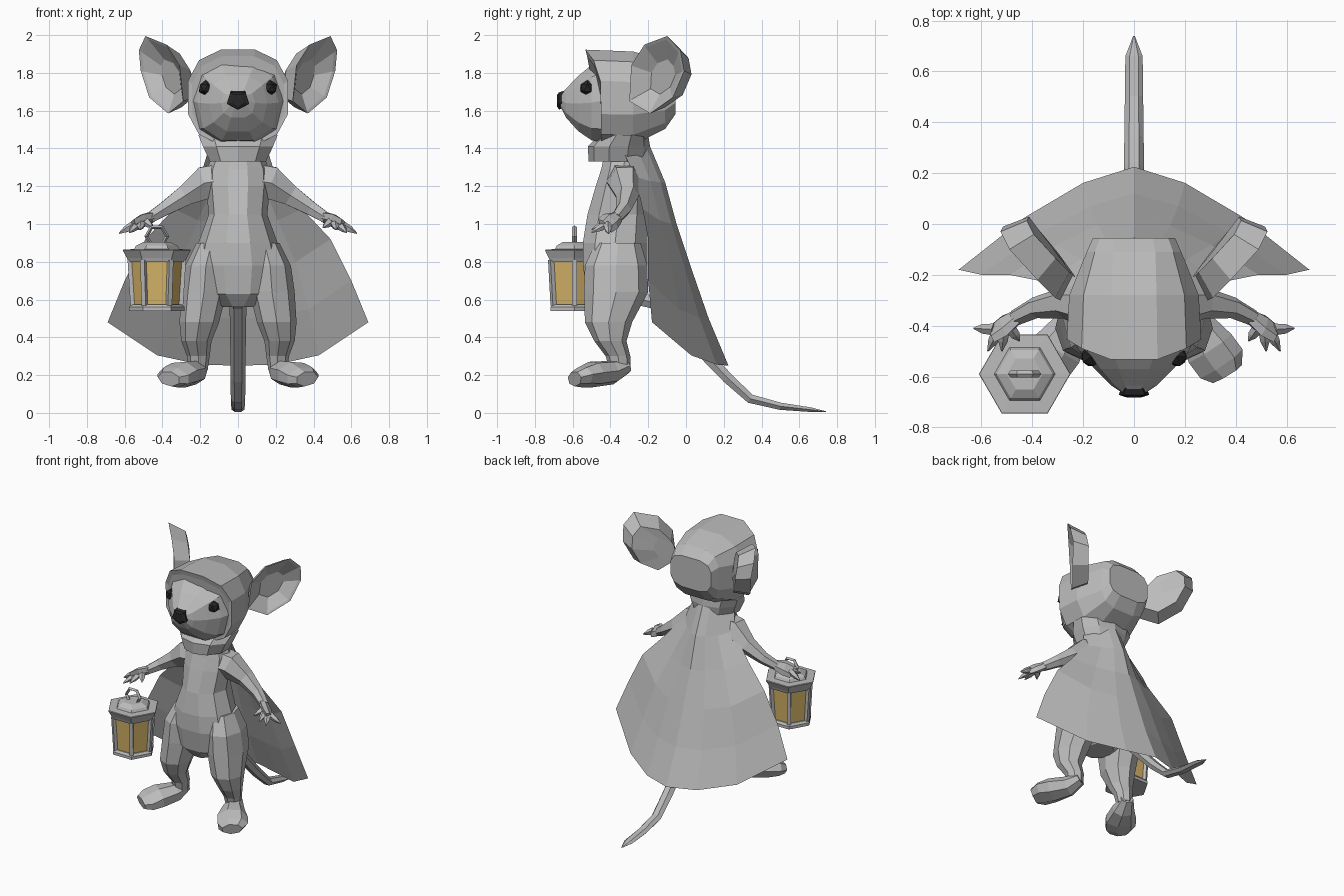
import bpy, bmesh, math
from mathutils import Vector as V

if "Cube" in bpy.data.objects:
    bpy.data.objects.remove(bpy.data.objects["Cube"])


def material(name, rgb):
    m = bpy.data.materials.new(name)
    m.use_nodes = True
    m.diffuse_color = (*rgb, 1)
    m.node_tree.nodes["Principled BSDF"].inputs["Base Color"].default_value = (*rgb, 1)
    return m


GREY = material("soft grey", (0.5, 0.5, 0.5))
BLACK = material("black", (0.02, 0.02, 0.02))
AMBER = material("amber glass", (0.68, 0.46, 0.14))


def finish(name, bm, mat=GREY, mirror=False, solid=True):
    if solid:
        bmesh.ops.recalc_face_normals(bm, faces=bm.faces)
    me = bpy.data.meshes.new(name)
    bm.to_mesh(me)
    bm.free()
    me.materials.append(mat)
    ob = bpy.data.objects.new(name, me)
    bpy.context.collection.objects.link(ob)
    if mirror:
        ob.modifiers.new("mirror", 'MIRROR').use_mirror_merge = False
    return ob


def loft(name, rings, mat=GREY, mirror=False, caps=True, closed=True):
    """Skin a list of point rings."""
    bm = bmesh.new()
    vs = [[bm.verts.new(p) for p in r] for r in rings]
    n = len(vs[0])
    for a, b in zip(vs, vs[1:]):
        for i in range(n if closed else n - 1):
            j = (i + 1) % n
            bm.faces.new((a[i], a[j], b[j], b[i]))
    if caps:
        bm.faces.new(vs[0])
        bm.faces.new(vs[-1])
    return finish(name, bm, mat, mirror, closed)


def tube(name, path, n=6, ref=(1, 0, 0), axis=None, mat=GREY, mirror=False, turn=0.0):
    """Sweep ovals along a path of (position, radius along ref, other radius)."""
    pts = [V(p[0]) for p in path]
    rings = []
    for i, (p, ra, rb) in enumerate(path):
        t = V(axis) if axis else pts[min(i + 1, len(pts) - 1)] - pts[max(i - 1, 0)]
        t.normalize()
        a = V(ref) - t * t.dot(V(ref))
        a.normalize()
        b = t.cross(a)
        angles = [math.tau * (k + turn) / n for k in range(n)]
        rings.append([pts[i] + a * ra * math.cos(w) + b * rb * math.sin(w) for w in angles])
    return loft(name, rings, mat, mirror)


UP, FRONT = (0, 0, 1), (0, 1, 0)

# Torso and round belly
tube("torso", [((0, -.36, .56), .09, .11), ((0, -.37, .63), .21, .16), ((0, -.375, .78), .24, .18),
               ((0, -.375, .9), .21, .18), ((0, -.36, 1.05), .155, .17), ((0, -.34, 1.2), .17, .145),
               ((0, -.33, 1.29), .165, .125), ((0, -.32, 1.4), .12, .11)], 10, axis=UP)

# Legs and feet, turned outwards
tube("leg", [((.14, -.36, .9), .08, .12), ((.17, -.37, .78), .11, .165), ((.18, -.37, .64), .12, .17),
             ((.205, -.41, .48), .105, .125), ((.22, -.4, .38), .08, .085),
             ((.21, -.36, .3), .06, .065), ((.21, -.35, .23), .05, .055)], 8, axis=UP, mirror=True)
tube("foot", [((.2, -.31, .245), .045, .035), ((.235, -.39, .215), .075, .065),
              ((.295, -.49, .205), .105, .07), ((.34, -.55, .19), .105, .055),
              ((.365, -.59, .18), .07, .04)], 7, mirror=True)

# Arms, hands and fingers
tube("arm", [((.09, -.33, 1.23), .1, .1), ((.17, -.325, 1.22), .09, .1), ((.28, -.31, 1.15), .062, .062),
             ((.39, -.33, 1.08), .042, .042), ((.47, -.37, 1.03), .032, .032)], 6, ref=FRONT, mirror=True)
tube("palm", [((.46, -.365, 1.035), .035, .028), ((.51, -.4, 1.015), .055, .026),
              ((.555, -.43, .99), .05, .018)], 6, ref=(.6, -.8, 0), mirror=True)
for i, tip in enumerate([(.63, -.41, .95), (.575, -.5, .955), (.52, -.5, .97), (.45, -.46, .98)]):
    root = V((.55, -.415, .995)).lerp(V((.49, -.405, 1.015)), i / 3)
    tube(f"finger_{i + 1}", [(root, .024, .024), (root.lerp(V(tip), .55), .018, .02),
                             (tip, .003, .003)], 5, ref=UP, mirror=True)

# Tail curling back along the ground
tube("tail", [((0, -.32, .62), .045, .04), ((0, -.15, .58), .045, .04), ((0, 0, .42), .042, .038),
              ((0, .12, .29), .04, .035), ((0, .22, .185), .04, .033), ((0, .34, .075), .038, .028),
              ((0, .5, .035), .036, .022), ((0, .66, .017), .034, .014), ((0, .74, .006), .003, .003)], 6)


# Head: stacked cross-sections (y, half width, bottom, top), leaning forward at the top
def section(y, w, lo, hi, n=10, lean=0.0, power=.8):
    ring = []
    for k in range(n):
        t = math.tau * (k + .5) / n + math.pi / 2
        c, s = [math.copysign(abs(v) ** power, v) for v in (math.cos(t), math.sin(t))]
        ring.append((w * c, y - lean * max(s, 0) ** 3, (lo + hi) / 2 + (hi - lo) / 2 * s))
    return ring


loft("face", [section(*s) for s in [(-.665, .045, 1.62, 1.69), (-.635, .09, 1.56, 1.72), (-.57, .155, 1.485, 1.79),
                                    (-.5, .215, 1.435, 1.85), (-.43, .25, 1.42, 1.89), (-.3, .22, 1.42, 1.89)]])
loft("nose", [section(*s) for s in [(-.682, .03, 1.62, 1.69, 5), (-.672, .062, 1.605, 1.705, 5),
                                    (-.635, .05, 1.625, 1.715, 5)]], BLACK)

# Hood with a peaked front edge
loft("hood", [section(*s) for s in [(-.45, .25, 1.43, 1.895, 12, .08), (-.45, .272, 1.41, 1.93, 12, .09),
                                    (-.28, .262, 1.41, 1.92, 12), (-.11, .19, 1.5, 1.87, 12, 0, .6),
                                    (-.055, .165, 1.58, 1.81, 12, 0, .6)]])
tube("collar", [((0, -.36, 1.33), .155, .155), ((0, -.355, 1.41), .195, .165), ((0, -.33, 1.47), .22, .13)],
     10, axis=UP, turn=.5)

# Eyes
for s in (-1, 1):
    bm = bmesh.new()
    bmesh.ops.create_icosphere(bm, subdivisions=1, radius=.042)
    bmesh.ops.translate(bm, verts=bm.verts, vec=(s * .17, -.522, 1.72))
    finish("left_eye" if s > 0 else "right_eye", bm, BLACK)

# Cupped ears: bulging back shell, rim, hollow inside
rim = [V(p) for p in [(.29, -.3, 1.65), (.31, -.29, 1.84), (.38, -.22, 1.95), (.49, -.1, 1.995),
                      (.525, -.03, 1.92), (.515, -.01, 1.81), (.47, -.07, 1.67), (.37, -.19, 1.585)]]
base, hollow = V((.19, -.15, 1.73)), V((.31, -.15, 1.77))
ear = [[base.lerp(p, .4) for p in rim], [base.lerp(p, .78) + V((-.03, .07, 0)) for p in rim], rim,
       [hollow.lerp(p, .92) for p in rim], [hollow.lerp(p, .45) + V((0, .03, 0)) for p in rim]]
loft("ear", ear, mirror=True)

# Cape: rows of (edge x, edge y, edge z, back y, back z), swept round the back
rows = [(.16, -.33, 1.38, -.19, 1.41), (.2, -.27, 1.25, -.11, 1.22), (.34, -.23, 1.08, -.05, 1.0),
        (.49, -.2, .92, .03, .76), (.6, -.2, .7, .12, .5), (.69, -.18, .48, .225, .25)]
cols = [-1, -.62, -.29, 0, .29, .62, 1]
loft("cape", [[(x * u, yb + (ye - yb) * abs(u) ** 1.5, zb + (ze - zb) * abs(u) ** 3) for u in cols]
              for x, ye, ze, yb, zb in rows], caps=False, closed=False)

# Hexagonal lantern
LX, LY = -.43, -.59


def hexes(name, steps, mat=GREY):
    tube(name, [((LX, LY, z), r, r) for z, r in steps], 6, axis=UP, mat=mat)


hexes("lantern_base", [(.54, .148), (.56, .148), (.575, .135)])
hexes("lantern_glass", [(.57, .125), (.81, .14)], AMBER)
hexes("lantern_lid", [(.8, .15), (.82, .158), (.86, .18), (.865, .178), (.867, .12), (.885, .11), (.905, .07)])
for i in range(6):
    c, s = math.cos(math.tau * i / 6), math.sin(math.tau * i / 6)
    tube(f"lantern_post_{i + 1}", [((LX + .127 * c, LY + .127 * s, .57), .018, .018),
                                   ((LX + .142 * c, LY + .142 * s, .81), .018, .018)], 4, ref=(c, s, 0), turn=.5)

# Lantern ring handle
rings = []
for i in range(7):
    w = math.tau * i / 6
    d = V((math.cos(w), 0, math.sin(w)))
    m = V((LX, LY, .935)) + d * .055
    rings.append([m + d * .011, m + V((0, .014, 0)), m - d * .011, m - V((0, .014, 0))])
loft("lantern_handle", rings, caps=False)
